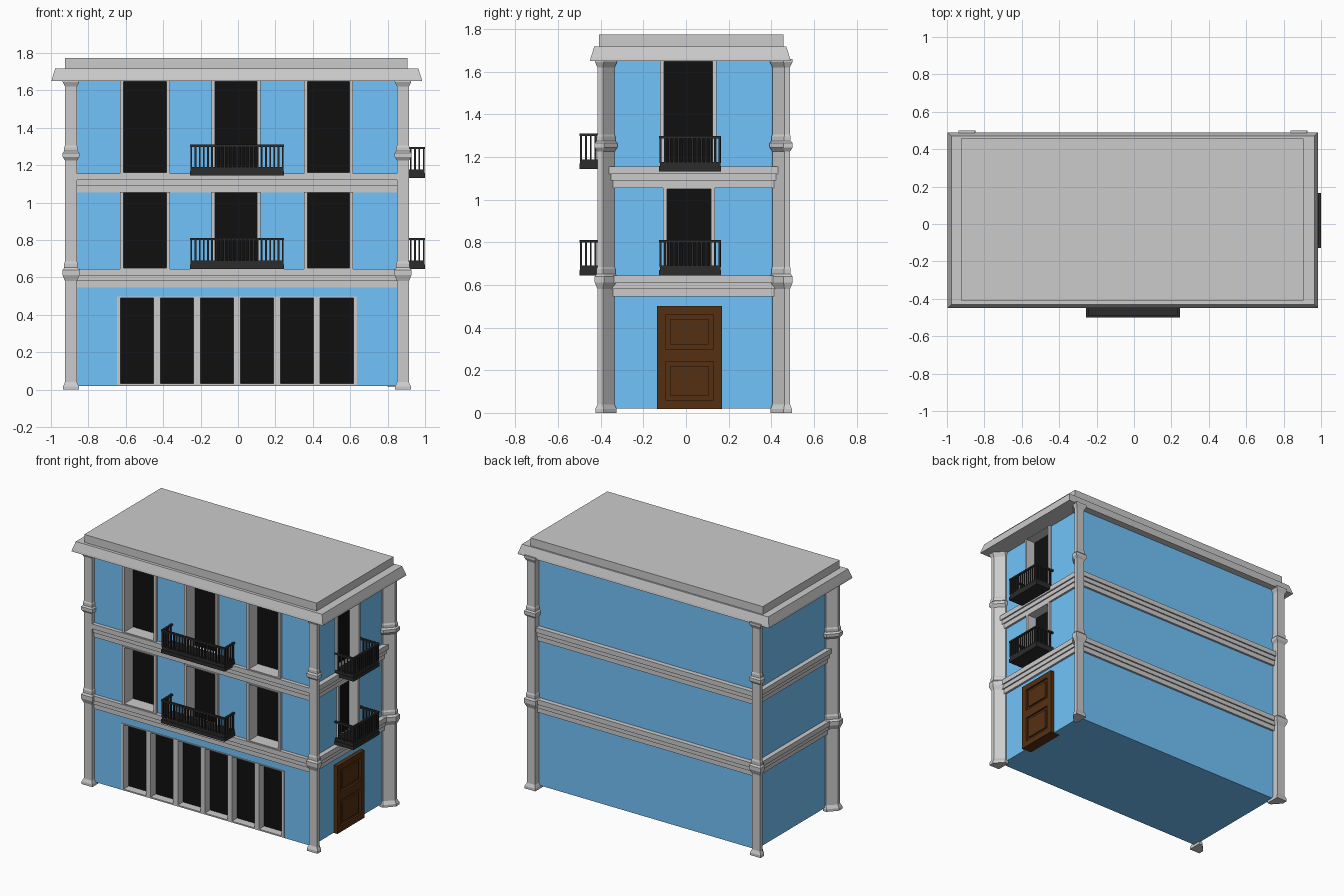
import bpy, bmesh

if "Cube" in bpy.data.objects:
    bpy.data.objects.remove(bpy.data.objects["Cube"])

X0, X1, Y0, Y1 = -0.861, 0.85, -0.385, 0.44   # wall planes


def material(name, rgb):
    m = bpy.data.materials.new(name)
    m.diffuse_color = (*rgb, 1)
    m.use_nodes = True
    m.node_tree.nodes["Principled BSDF"].inputs["Base Color"].default_value = m.diffuse_color
    return m


BLUE = material("blue_wall", (0.17, 0.55, 0.96))
BLACK = material("black", (0.005, 0.005, 0.005))
IRON = material("iron", (0.025, 0.025, 0.025))
BROWN = material("brown_wood", (0.091, 0.03, 0.006))


def finish(name, bm, mat=None):
    bmesh.ops.recalc_face_normals(bm, faces=bm.faces)
    me = bpy.data.meshes.new(name)
    bm.to_mesh(me)
    bm.free()
    ob = bpy.data.objects.new(name, me)
    bpy.context.collection.objects.link(ob)
    if mat:
        me.materials.append(mat)
    return ob


def loft(bm, outline, profile):
    """Outline of (x, y, dx, dy) lofted up through (offset, z) steps and capped."""
    loops = [[bm.verts.new((x + dx * o, y + dy * o, z)) for x, y, dx, dy in outline]
             for o, z in profile]
    n = len(outline)
    for a, b in zip(loops, loops[1:]):
        for i in range(n):
            j = (i + 1) % n
            bm.faces.new((a[i], a[j], b[j], b[i]))
    bm.faces.new(loops[0][::-1])
    bm.faces.new(loops[-1])


def stack(bm, x0, x1, y0, y1, profile):
    loft(bm, [(x0, y0, -1, -1), (x1, y0, 1, -1), (x1, y1, 1, 1), (x0, y1, -1, 1)], profile)


def solid(name, rect, profile, mat=None):
    bm = bmesh.new()
    stack(bm, *rect, profile)
    return finish(name, bm, mat)


def wall_box(bm, side, u0, u1, d0, d1, z0, z1):
    """Box placed along a wall: u runs along it, d is distance outward."""
    if side == "front":
        r = (u0, u1, Y0 - d1, Y0 - d0)
    else:
        r = (X1 + d0, X1 + d1, u0, u1)
    stack(bm, *r, [(0, z0), (0, z1)])


# Walls
walls = solid("walls", (X0, X1, Y0, Y1), [(0, 0.02), (0, 1.68)], BLUE)

# Windows: (side, outer u0, outer u1, z0, z1, panes, recess depth, frame projection)
windows = [("front", -0.647, 0.636, 0.025, 0.497, 6, 0.06, 0.006)]
for z0, z1 in ((0.643, 1.057), (1.153, 1.655)):
    for u0, u1 in ((-0.631, -0.363), (-0.143, 0.12), (0.352, 0.616)):
        windows.append(("front", u0, u1, z0, z1, 1, 0.085, 0.02))
windows.append(("right", -0.107, 0.136, 0.643, 1.057, 1, 0.065, 0.015))
windows.append(("right", -0.122, 0.144, 1.153, 1.655, 1, 0.065, 0.015))

EDGE = 0.019
cut = bmesh.new()
for k, (side, u0, u1, z0, z1, n, deep, out) in enumerate(windows):
    wall_box(cut, side, u0, u1, -deep, 0.1, z0, z1)
    glass = bmesh.new()
    wall_box(glass, side, u0, u1, -deep, -deep + 0.008, z0, z1)
    finish(f"window_glass_{k}", glass, BLACK)
    frame = bmesh.new()
    bar = 0.036
    pane = (u1 - u0 - 2 * EDGE - (n - 1) * bar) / n
    wall_box(frame, side, u0, u0 + EDGE, -deep, out, z0, z1)
    wall_box(frame, side, u1 - EDGE, u1, -deep, out, z0, z1)
    for i in range(1, n):
        u = u0 + EDGE + i * pane + (i - 1) * bar
        wall_box(frame, side, u, u + bar, -deep, out, z0, z1)
    wall_box(frame, side, u0 + EDGE, u1 - EDGE, -deep, out, z0, z0 + 0.008)
    wall_box(frame, side, u0 + EDGE, u1 - EDGE, -deep, out, z1 - 0.007, z1)
    finish(f"window_frame_{k}", frame)

# Cut the window recesses
cutter = finish("window_cutter", cut, BLUE)
cutter.hide_render = True
mod = walls.modifiers.new("recesses", "BOOLEAN")
mod.operation, mod.object, mod.solver = "DIFFERENCE", cutter, "EXACT"
bpy.context.view_layer.objects.active = walls
bpy.ops.object.modifier_apply(modifier=mod.name)
bpy.data.objects.remove(cutter)

# Stepped bands between the floors
for name, z in (("lower_band", 0.545), ("upper_band", 1.055)):
    solid(name, (X0, X1, -0.378, 0.44),
          [(-0.01, z), (0.015, z), (0.015, z + 0.035), (0.024, z + 0.035), (0.024, z + 0.065),
           (0.034, z + 0.065), (0.034, z + 0.1), (-0.01, z + 0.1)])

# Corner pillars: side face slants back to the wall; base, two collars and top flare
pillar_profile = [(0.01, 0), (0.01, 0.018), (0, 0.04),
                  (0, 0.58), (0.013, 0.612), (0.013, 0.64), (0.004, 0.652), (0.004, 0.675), (0, 0.685),
                  (0, 1.225), (0.013, 1.244), (0.013, 1.265), (0.004, 1.275), (0.004, 1.295), (0, 1.305),
                  (0, 1.62), (0.012, 1.645), (0.012, 1.66)]
for sx, side, xo, xi in ((-1, "left", -0.925, -0.861), (1, "right", 0.914, 0.85)):
    for sy, end, yo, yi in ((-1, "front", -0.415, -0.335), (1, "back", 0.487, 0.405)):
        bm = bmesh.new()
        loft(bm, [(xi, yo, -sx, sy), (xo, yo, sx, sy), (xo, yo - sy * 0.025, sx, -sy * 0.4),
                  (xi + sx * 0.008, yi, sx, -sy), (xi, yi, -sx, -sy)], pillar_profile)
        finish(f"{end}_{side}_pillar", bm)

# Cornice and roof slab
solid("cornice", (-0.972, 0.959, -0.425, 0.465),
      [(-0.03, 1.65), (0.025, 1.65), (0.022, 1.664), (0.005, 1.718)])
solid("roof_slab", (-0.926, 0.906, -0.408, 0.458), [(0, 1.71), (0, 1.774)])

# Panelled side door
door = bmesh.new()
wall_box(door, "right", -0.135, 0.168, -0.05, 0.015, 0.018, 0.5)
for u0, u1 in ((-0.135, -0.095), (0.128, 0.168)):
    wall_box(door, "right", u0, u1, 0.01, 0.028, 0.018, 0.5)
for z0, z1 in ((0.018, 0.06), (0.24, 0.3), (0.46, 0.5)):
    wall_box(door, "right", -0.095, 0.128, 0.01, 0.028, z0, z1)
for z0, z1 in ((0.08, 0.22), (0.32, 0.44)):
    wall_box(door, "right", -0.073, 0.106, 0.01, 0.025, z0, z1)
finish("side_door", door, BROWN)


# Balconies: slab, handrail and balusters on three sides
def balcony(name, side, u0, u1, out, z, n):
    bm = bmesh.new()
    t, h = 0.009, 0.166
    wall_box(bm, side, u0, u1, 0, out, z, z + 0.025)
    wall_box(bm, side, u0 + 0.004, u1 - 0.004, 0, out - 0.004, z + 0.025, z + 0.045)
    wall_box(bm, side, u0, u1, out - 0.014, out, z + h - 0.012, z + h)
    for a in (u0, u1 - 0.014):
        wall_box(bm, side, a, a + 0.014, 0, out - 0.014, z + h - 0.012, z + h)
        for i in range(1, int(out / 0.023) + 1):
            d = out - 0.003 - t - i * 0.023
            if d > 0:
                wall_box(bm, side, a + 0.003, a + 0.003 + t, d, d + t, z + 0.04, z + h - 0.01)
    for i in range(n):
        u = u0 + 0.003 + i * (u1 - u0 - 0.006 - t) / (n - 1)
        wall_box(bm, side, u, u + t, out - 0.003 - t, out - 0.003, z + 0.04, z + h - 0.01)
    finish(name, bm, IRON)


balcony("front_lower_balcony", "front", -0.257, 0.246, 0.115, 0.645, 23)
balcony("front_upper_balcony", "front", -0.257, 0.246, 0.115, 1.144, 23)
balcony("side_lower_balcony", "right", -0.127, 0.165, 0.15, 0.645, 14)
balcony("side_upper_balcony", "right", -0.127, 0.165, 0.15, 1.132, 14)
